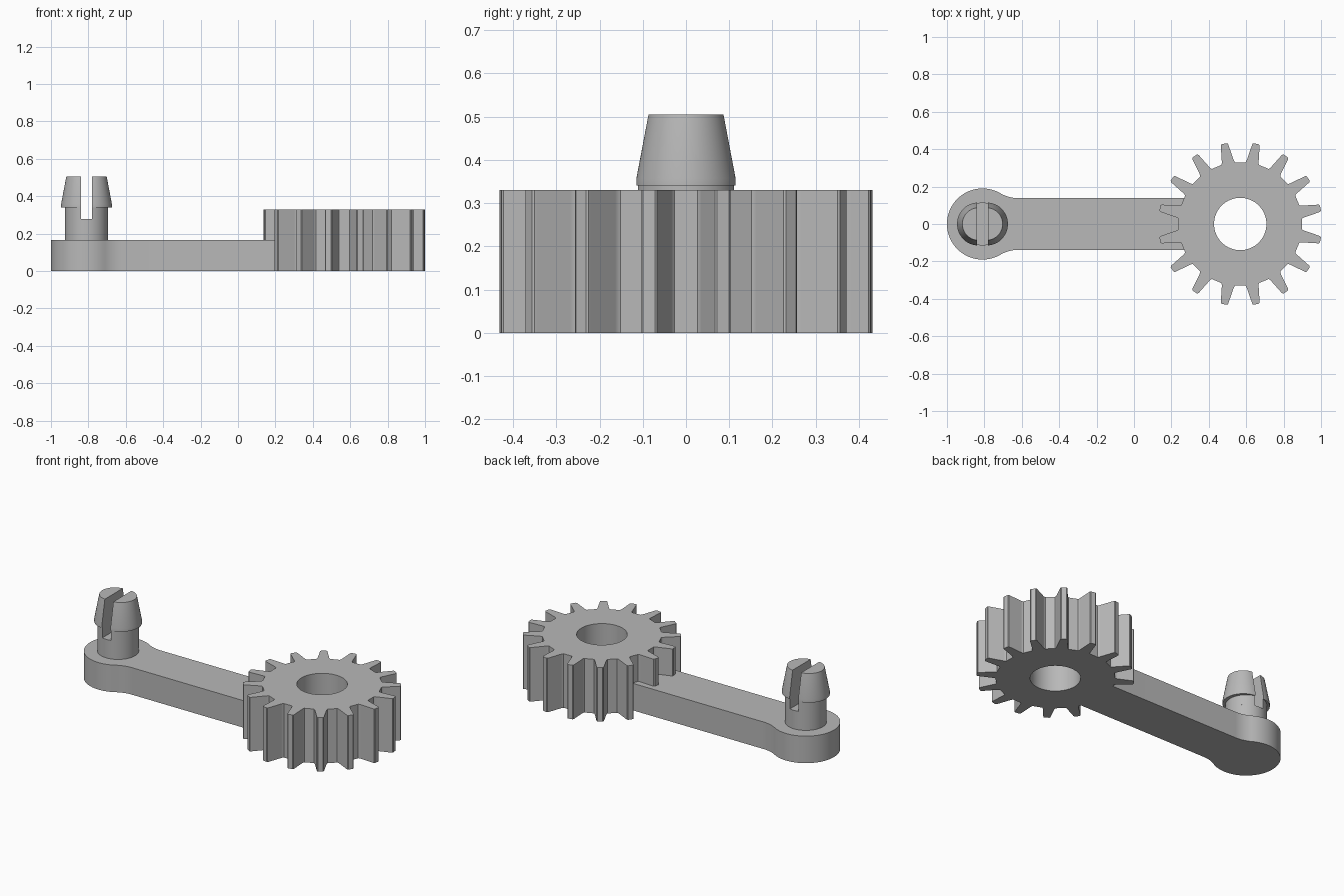
import bpy, bmesh
from math import sin, cos, acos, atan2, pi, tau, sqrt, radians

if "Cube" in bpy.data.objects:
    bpy.data.objects.remove(bpy.data.objects["Cube"])

grey = bpy.data.materials.new("plain grey")
grey.use_nodes = True
colour = (0.48, 0.48, 0.48, 1)
grey.diffuse_color = colour
grey.node_tree.nodes["Principled BSDF"].inputs["Base Color"].default_value = colour

PIN_X, GEAR_X = -0.81, 0.568
ARM_H, GEAR_H = 0.165, 0.33


def finish(bm, name):
    bmesh.ops.recalc_face_normals(bm, faces=bm.faces)
    mesh = bpy.data.meshes.new(name)
    bm.to_mesh(mesh)
    bm.free()
    mesh.materials.append(grey)
    obj = bpy.data.objects.new(name, mesh)
    bpy.context.collection.objects.link(obj)
    bpy.ops.object.select_all(action="DESELECT")
    obj.select_set(True)
    bpy.context.view_layer.objects.active = obj
    bpy.ops.object.shade_smooth_by_angle(angle=radians(35))
    return obj


def arc(cx, cy, r, a0, a1, n):
    return [(cx + r * cos(a0 + (a1 - a0) * i / n),
             cy + r * sin(a0 + (a1 - a0) * i / n)) for i in range(n + 1)]


def plate(name, loops, z0, z1):
    """Extrude an outline, with any further loops as holes."""
    bm = bmesh.new()
    edges = []
    for loop in loops:
        vs = [bm.verts.new((x, y, z0)) for x, y in loop]
        edges += [bm.edges.new((v, vs[i - 1])) for i, v in enumerate(vs)]
    bmesh.ops.triangle_fill(bm, edges=edges, use_beauty=True)
    geom = bmesh.ops.extrude_face_region(bm, geom=bm.faces[:], use_keep_orig=True)["geom"]
    tops = [g for g in geom if isinstance(g, bmesh.types.BMVert)]
    bmesh.ops.translate(bm, verts=tops, vec=(0, 0, z1 - z0))
    return finish(bm, name)


# Gear: rounded teeth around a bored hub
TEETH = 16
half_tooth = [(0.329, 0.038), (0.334, 0.0345), (0.343, 0.032), (0.427, 0.0205),
              (0.434, 0.0185), (0.4375, 0.014)]
tooth = [(u, -v) for u, v in half_tooth] + half_tooth[::-1]
outline = []
for k in range(TEETH):
    a = (k + 0.5) * tau / TEETH
    outline += [(GEAR_X + u * cos(a) - v * sin(a), u * sin(a) + v * cos(a)) for u, v in tooth]
bore = arc(GEAR_X, 0, 0.14, 0, tau, 64)[:-1]
plate("gear", [outline, bore], 0, GEAR_H)

# Arm: round end blended into a straight bar that runs into the gear
R, HALF, FILLET = 0.19, 0.138, 0.19
dx = sqrt((R + FILLET) ** 2 - (HALF + FILLET) ** 2)
touch = atan2(HALF + FILLET, dx)
upper = [(0.3, HALF)]
upper += arc(PIN_X + dx, HALF + FILLET, FILLET, -pi / 2, touch - pi, 12)
upper += arc(PIN_X, 0, R, touch, pi, 32)
lower = [(x, -y) for x, y in upper[-2::-1]]
plate("arm", [upper + lower], 0, ARM_H)

# Pin: solid stem below, two snap prongs above
STEM_R, SLOT, SLOT_Z = 0.115, 0.029, 0.278
plate("pin_stem", [arc(PIN_X, 0, STEM_R, 0, tau, 64)[:-1]], ARM_H - 0.01, SLOT_Z)

# Prong sections: height, radius, outward shift
sections = [(SLOT_Z, STEM_R, 0), (0.34, STEM_R, 0), (0.34, STEM_R, 0.021),
            (0.357, STEM_R, 0.021), (0.505, 0.087, 0.021)]
for name, side in (("left_prong", 1), ("right_prong", -1)):
    bm = bmesh.new()
    rings = []
    for z, r, shift in sections:
        t = acos((SLOT - shift) / r)
        rings.append([bm.verts.new((PIN_X + side * x, y, z))
                      for x, y in arc(shift, 0, r, -t, t, 32)])
    for a, b in zip(rings, rings[1:]):
        for i in range(len(a)):
            bm.faces.new((a[i - 1], a[i], b[i], b[i - 1]))
    bm.faces.new(rings[0])
    bm.faces.new(rings[-1])
    finish(bm, name)
